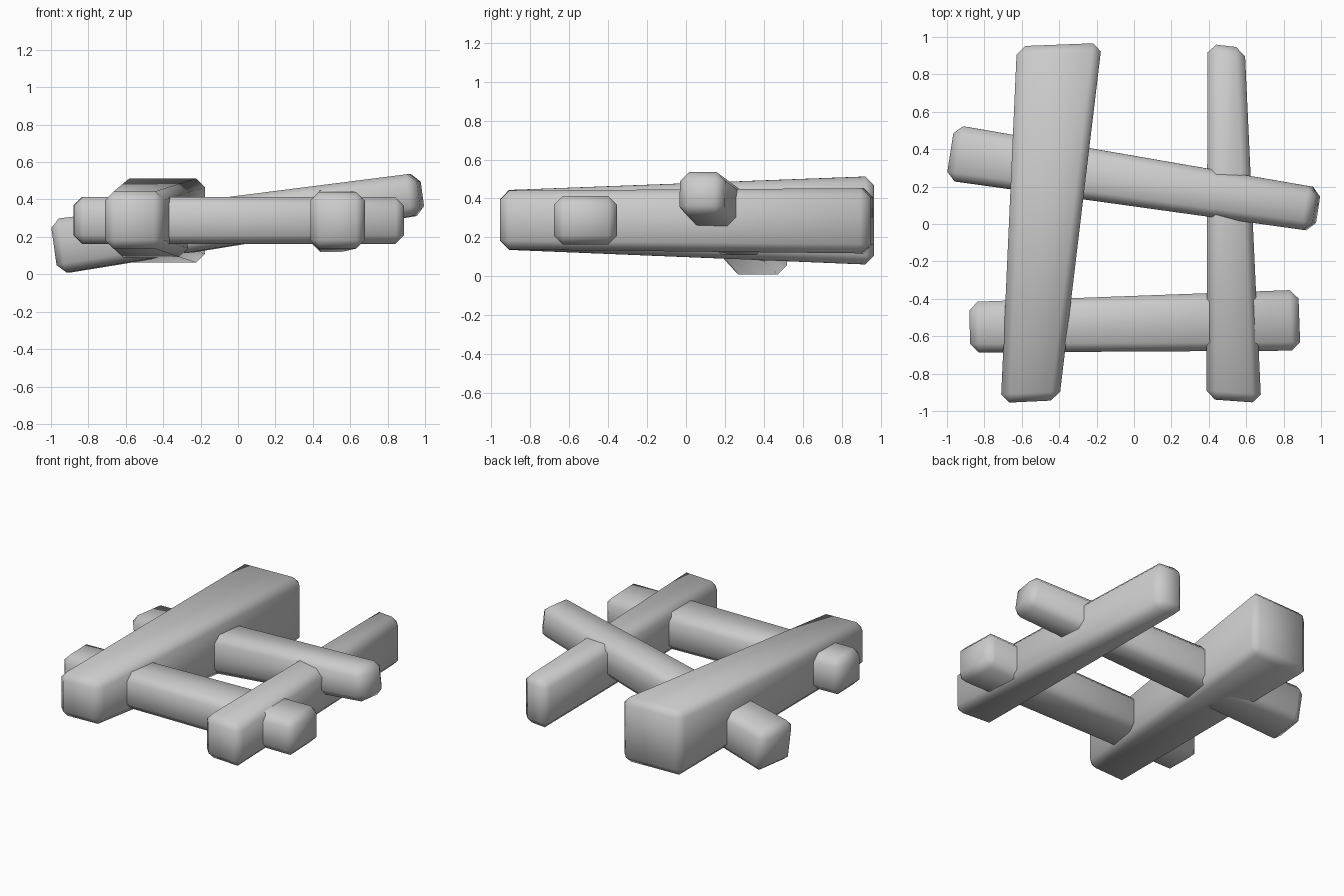
import bpy, bmesh
from mathutils import Vector

if "Cube" in bpy.data.objects:
    bpy.data.objects.remove(bpy.data.objects["Cube"])


def beam(name, start, end, bevel=0.046):
    """Tapered chamfered beam; each end is four corner points in matching order."""
    bm = bmesh.new()
    a = [bm.verts.new(p) for p in start]
    b = [bm.verts.new(p) for p in end]
    bm.faces.new(a)
    bm.faces.new(b[::-1])
    for i in range(4):
        j = (i + 1) % 4
        bm.faces.new((a[j], a[i], b[i], b[j]))
    bmesh.ops.recalc_face_normals(bm, faces=bm.faces)
    bmesh.ops.bevel(bm, geom=bm.edges[:], offset=bevel, segments=1,
                    profile=0.5, affect='EDGES')
    bmesh.ops.recalc_face_normals(bm, faces=bm.faces)
    for f in bm.faces:
        f.smooth = True
    me = bpy.data.meshes.new(name)
    bm.to_mesh(me)
    bm.free()
    ob = bpy.data.objects.new(name, me)
    bpy.context.collection.objects.link(ob)
    return ob


def upright(p, q, z0, z1):
    """Vertical end face between two plan points."""
    return [(*p, z0), (*q, z0), (*q, z1), (*p, z1)]


def tilted(center, axis, w, h):
    """End face square to the beam axis, with half width w and half height h."""
    c, d = Vector(center), axis.normalized()
    side = Vector((0, 0, 1)).cross(d).normalized()
    up = d.cross(side)
    return [c + side * w * s + up * h * t
            for s, t in ((-1, -1), (1, -1), (1, 1), (-1, 1))]


# Beams running front to back
beam("left_beam",
     upright((-0.712, -0.957), (-0.400, -0.942), 0.138, 0.442),
     upright((-0.626, 0.950), (-0.172, 0.968), 0.060, 0.514))
beam("right_beam",
     upright((0.387, -0.936), (0.680, -0.957), 0.138, 0.440),
     upright((0.394, 0.964), (0.592, 0.941), 0.118, 0.453))

# Front cross beam
beam("front_beam",
     upright((-0.875, -0.687), (-0.882, -0.417), 0.163, 0.413),
     upright((0.890, -0.677), (0.878, -0.352), 0.163, 0.413))

# Rear cross beam, sloping up to the right
lo, hi = Vector((-0.968, 0.380, 0.148)), Vector((0.975, 0.077, 0.430))
beam("rear_beam", tilted(lo, hi - lo, 0.150, 0.146),
     tilted(hi, hi - lo, 0.117, 0.112))
